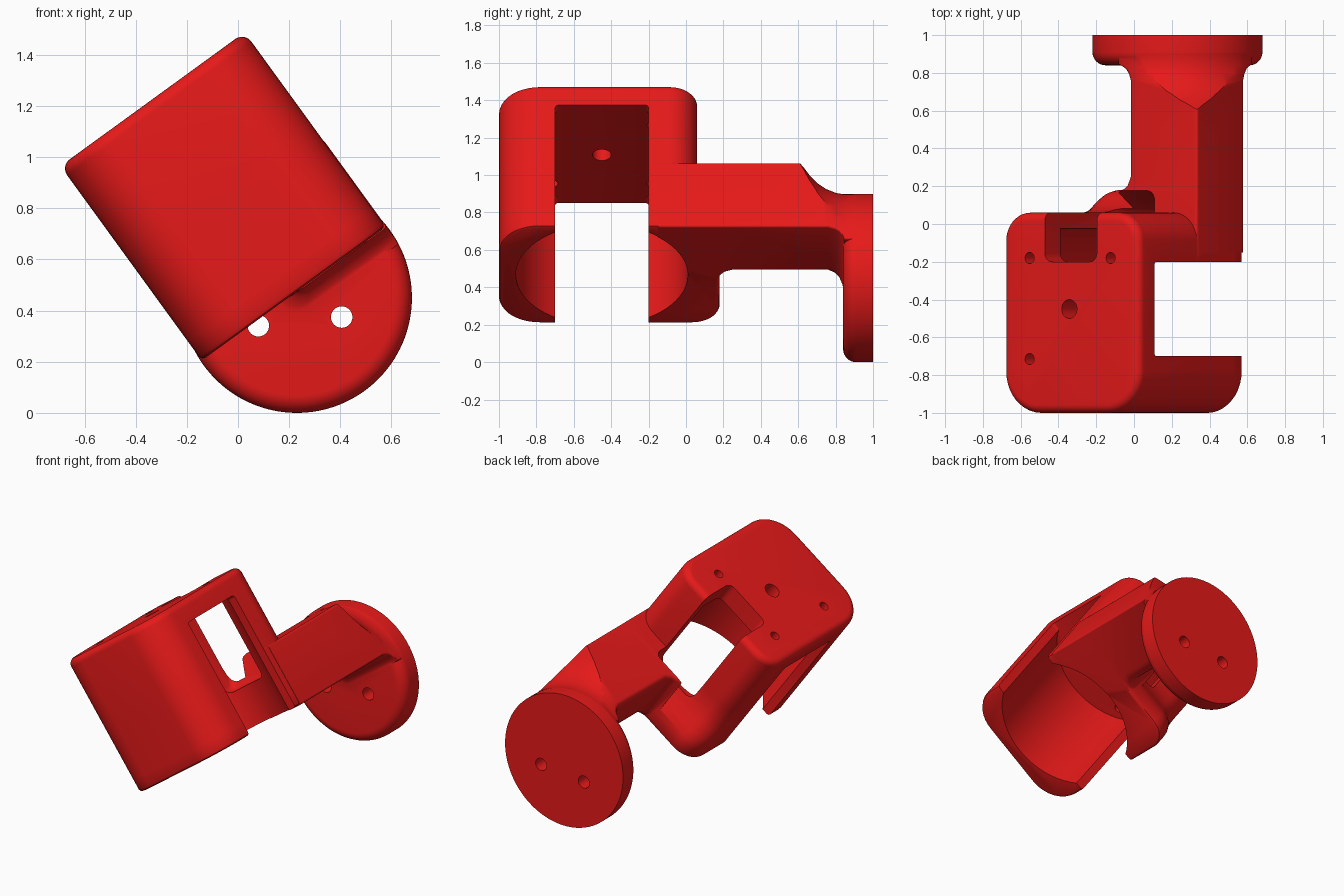
import bpy, bmesh, math
from math import sin, cos, pi, radians

if "Cube" in bpy.data.objects:
    bpy.data.objects.remove(bpy.data.objects["Cube"])


def mesh_object(name, bm):
    bmesh.ops.recalc_face_normals(bm, faces=bm.faces)
    me = bpy.data.meshes.new(name)
    bm.to_mesh(me)
    bm.free()
    ob = bpy.data.objects.new(name, me)
    bpy.context.collection.objects.link(ob)
    return ob


def loft(name, rings):
    """Skin a list of equal-length rings and cap both ends."""
    bm = bmesh.new()
    vs = [[bm.verts.new(p) for p in r] for r in rings]
    n = len(rings[0])
    for a, b in zip(vs, vs[1:]):
        for i in range(n):
            j = (i + 1) % n
            bm.faces.new((a[i], a[j], b[j], b[i]))
    bm.faces.new(vs[0][::-1])
    bm.faces.new(vs[-1])
    return mesh_object(name, bm)


def rounded(x0, x1, y0, y1, radii, steps=10):
    """Rounded rectangle; radii run low-left, low-right, high-right, high-left."""
    out = []
    corners = [(x0, y0, 1, 1), (x1, y0, -1, 1), (x1, y1, -1, -1), (x0, y1, 1, -1)]
    for k, ((x, y, sx, sy), r) in enumerate(zip(corners, radii)):
        for i in range(steps + 1):
            a = pi + k * pi / 2 + i * pi / 2 / steps
            out.append((x + sx * r + r * cos(a), y + sy * r + r * sin(a)))
    return out


def turned(name, profile, n=96, centre=(0, 0)):
    """Solid of revolution about the y axis from (radius, y) pairs."""
    return loft(name, [[(centre[0] + r * cos(2 * pi * i / n), y, centre[1] + r * sin(2 * pi * i / n))
                        for i in range(n)] for r, y in profile])


def upright(name, r, x, y, z0, z1, n):
    return loft(name, [[(x + r * cos(2 * pi * i / n), y + r * sin(2 * pi * i / n), z)
                        for i in range(n)] for z in (z0, z1)])


def combine(ob, tool, op):
    m = ob.modifiers.new(op, 'BOOLEAN')
    m.operation, m.object, m.solver = op, tool, 'EXACT'
    bpy.context.view_layer.objects.active = ob
    bpy.ops.object.modifier_apply(modifier=m.name)
    bpy.data.objects.remove(tool)


# Housing block, thicker at the foot of its back wall, rounded at top
W = 0.445
rows = [(0.02, 0.18, 0.02), (0.026, 0.18, 0.006), (0.04, 0.18, 0), (0.11, 0.18, 0),
        (0.15, 0.172, 0), (0.2, 0.145, 0), (0.26, 0.105, 0), (0.32, 0.08, 0),
        (0.38, 0.066, 0), (0.44, 0.06, 0)]
rows += [(0.915 + 0.045 * sin(a), 0.06, 0.045 * (1 - cos(a)))
         for a in [radians(15 * k) for k in range(7)]]
rings = []
for w, back, s in rows:
    f, b = 0.22 - s, 0.15 - s
    rings.append([(x, y, w) for x, y in rounded(-W + s, W - s, -1 + s, back - s, (f, f, b, b))])
bracket = loft("motor_bracket", rings)

# Arm, flared where it meets the wall and the disc
rings = []
for y, du, dw in [(-0.15, 0, 0), (0.17, 0.08, 0), (0.185, 0.045, 0), (0.205, 0.02, 0), (0.25, 0, 0),
                  (0.76, 0, 0), (0.795, 0.012, 0.012), (0.82, 0.03, 0.03),
                  (0.835, 0.055, 0.055), (0.845, 0.08, 0.08), (0.9, 0.08, 0.08)]:
    prof = rounded(0.0 - du, W + 0.002, 0.016 - dw, 0.44, (0.08, 0.012, 0.015, 0.03), 6)
    rings.append([(x, y, z) for x, z in prof])
arm = loft("arm", rings)

# Trim the arm end down to the disc radius with a hollow curve
trim = turned("arm_trim", [(0.9, -0.3), (0.9, 0.5), (0.64, 0.595), (0.6, 0.625), (0.55, 0.66),
                           (0.505, 0.705), (0.475, 0.75), (0.455, 0.8), (0.448, 0.84), (0.448, 0.95)])
combine(arm, trim, 'INTERSECT')
combine(bracket, arm, 'UNION')

# Mounting disc with a rounded front rim
rim = [(0.38 + 0.07 * sin(a), 0.91 - 0.07 * cos(a)) for a in [radians(11.25 * k) for k in range(9)]]
disc = turned("disc", rim + [(0.45, 1.0)], 128)
combine(bracket, disc, 'UNION')

# Slot across the housing
slot = loft("slot", [[(x, y, z) for y, z in rounded(-0.7, -0.2, -0.5, 0.82, (0.02,) * 4, 4)]
                     for x in (-1, 1)])
combine(bracket, slot, 'DIFFERENCE')

# Round bore rising from below
combine(bracket, upright("bore", 0.46, 0, -0.45, -0.5, 0.819, 96), 'DIFFERENCE')

# Window in the back wall and the top plate
side = [(-0.2, 0.27), (0.05, 0.27), (0.2, 0.47), (0.2, 1.2), (-0.2, 1.2)]
window = loft("window", [[(x, y, z) for y, z in side] for x in (-0.17, 0.17)])
bev = window.modifiers.new("round", 'BEVEL')
bev.width, bev.segments = 0.045, 5
bpy.context.view_layer.objects.active = window
bpy.ops.object.modifier_apply(modifier="round")
combine(bracket, window, 'DIFFERENCE')

# Screw holes in the top plate and the disc
for x, y, r in [(-0.27, -0.18, 0.03), (0.26, -0.18, 0.03), (-0.27, -0.715, 0.03), (-0.01, -0.45, 0.05)]:
    combine(bracket, upright("hole", r, x, y, 0.75, 1.1, 24), 'DIFFERENCE')
for c in [(-0.186, 0.0), (0.0975, -0.164)]:
    combine(bracket, turned("hole", [(0.042, 0.7), (0.042, 1.1)], 32, c), 'DIFFERENCE')

# Tilt into place, colour and shade
bracket.rotation_euler = (0, radians(-36), 0)
bracket.location = (0.23, 0, 0.45)
red = bpy.data.materials.new("red")
red.diffuse_color = (0.8, 0.01, 0.01, 1)
red.use_nodes = True
red.node_tree.nodes["Principled BSDF"].inputs["Base Color"].default_value = red.diffuse_color
bracket.data.materials.clear()
bracket.data.materials.append(red)
for p in bracket.data.polygons:
    p.material_index = 0
bpy.ops.object.select_all(action='DESELECT')
bracket.select_set(True)
bpy.context.view_layer.objects.active = bracket
bpy.ops.object.shade_smooth_by_angle(angle=radians(30))
